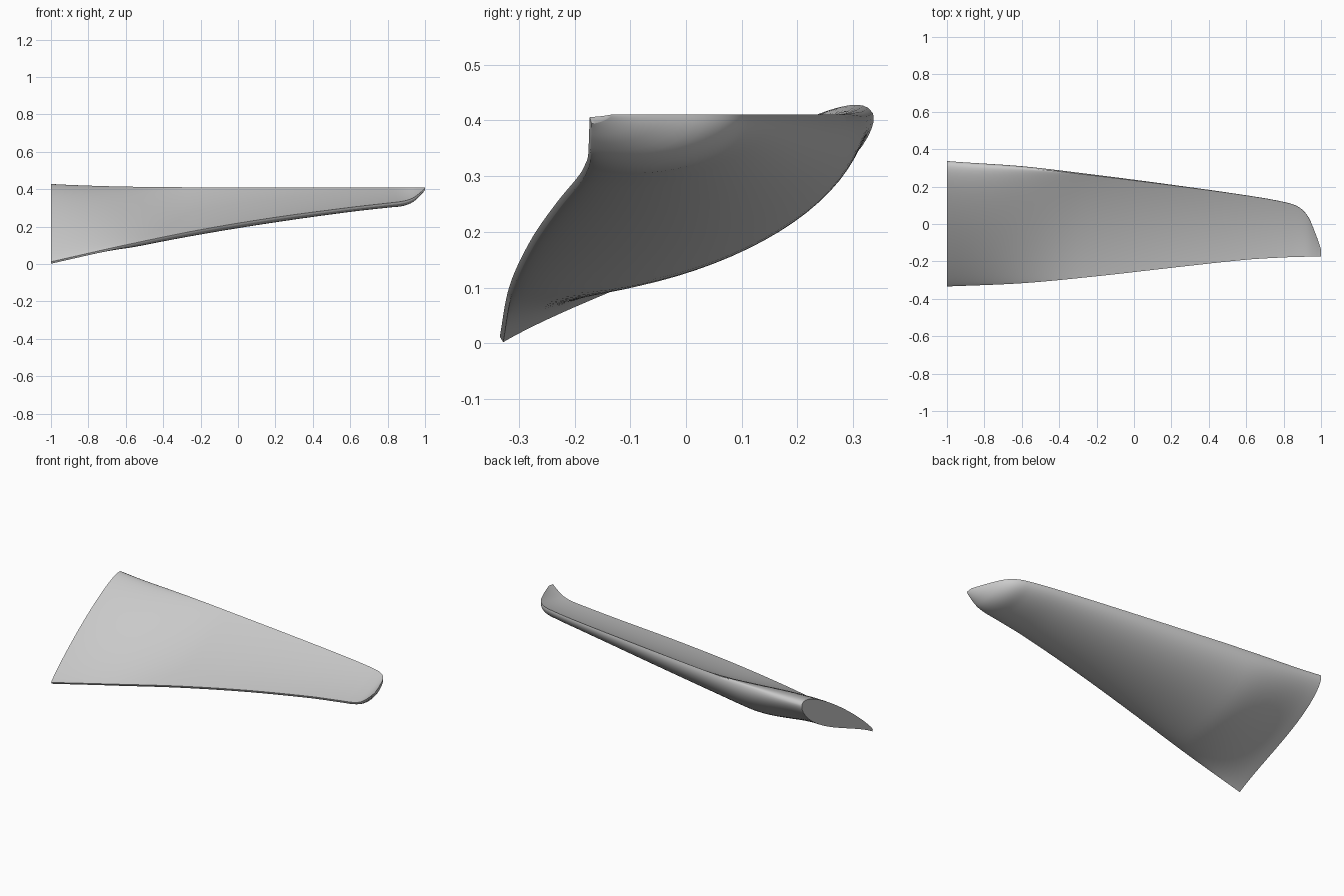
import bpy, bmesh, math
from mathutils import Vector

cube = bpy.data.objects.get("Cube")
if cube:
    bpy.data.objects.remove(cube, do_unlink=True)

# Span stations: x, trailing y, trailing z, leading y, belly fullness
STATIONS = [
    (-1, -.331, .007, .335, .31),
    (-.6, -.314, .097, .302, .31),
    (-.2, -.277, .178, .257, .27),
    (.2, -.232, .244, .207, .215),
    (.6, -.189, .297, .152, .155),
    (.8, -.177, .32, .117, .135),
    (.88, -.174, .33, .09, .13),
    (.93, -.173, .345, .04, .105),
    (.97, -.172, .372, -.05, .06),
    (1, -.171, .4, -.135, .01),
]
SPAN_STEPS = 80
CHORD_STEPS = 32
EDGE = .006
CREST = .41


def slope(i, k):
    a, b = STATIONS[max(i - 1, 0)], STATIONS[min(i + 1, len(STATIONS) - 1)]
    return (b[k] - a[k]) / (b[0] - a[0])


def sample(x):
    """Smoothly interpolate the station values at x."""
    i = 0
    while i < len(STATIONS) - 2 and x > STATIONS[i + 1][0]:
        i += 1
    a, b = STATIONS[i], STATIONS[i + 1]
    h = b[0] - a[0]
    t = (x - a[0]) / h
    # Cubic Hermite blend
    s = t * t * (3 - 2 * t)
    start, end = t * (1 - t) ** 2 * h, t * t * (t - 1) * h
    return [a[k] + (b[k] - a[k]) * s + slope(i, k) * start + slope(i + 1, k) * end
            for k in range(1, len(a))]


def fade(x, length):
    """Ease from 1 at the root to 0 at the given distance outboard."""
    t = min(1, (x + 1) / length)
    return 1 - t * t * (3 - 2 * t)


def section(x):
    """Closed airfoil: upper side from trailing to leading edge, then back below."""
    ty, tz, ly, full = sample(x)
    top = CREST + .018 * max(0, -x) ** 3
    # Domed root top turns into a slightly hollow top with a crisp leading crest
    dome, root = fade(x, .75), fade(x, .48)
    trail, lead = Vector((x, ty, tz)), Vector((x, ly, top - .02 * dome))
    chord = lead - trail
    normal = Vector((0, -chord.z, chord.y)).normalized()
    upper, lower = [], []
    for j in range(CHORD_STEPS + 1):
        u = (1 - math.cos(math.pi * j / CHORD_STEPS)) / 2
        v = max(0, 1 - u)
        rise = (dome * .13 * u ** .8 * v ** .4
                - (1 - dome) * .25 * full * u * v + EDGE * v)
        drop = (root * .24 * u ** 1.6 * v ** .6
                + (1 - root) * full * u ** .8 * v ** .5 + EDGE * v)
        upper.append(trail + chord * u + normal * rise)
        lower.append(trail + chord * u - normal * drop)
    # Level the leading edge so that its crest follows the top line
    lift = top - max(p.z for p in upper)
    for side in (upper, lower):
        for j, p in enumerate(side):
            p.z += lift * (1 - math.cos(math.pi * j / CHORD_STEPS)) / 2
    return upper + lower[-2::-1]


# Sections are packed more closely towards the tip
bm = bmesh.new()
rings = []
for i in range(SPAN_STEPS + 1):
    x = -1 + 2 * math.sin(math.pi / 2 * i / SPAN_STEPS)
    rings.append([bm.verts.new(p) for p in section(x)])
count = len(rings[0])
for a, b in zip(rings, rings[1:]):
    for j in range(count):
        k = (j + 1) % count
        bm.faces.new((a[j], a[k], b[k], b[j]))

# Flat root and tip caps
bm.faces.new(rings[0])
bm.faces.new(rings[-1])
bmesh.ops.recalc_face_normals(bm, faces=bm.faces)
mesh = bpy.data.meshes.new("wing_blade")
bm.to_mesh(mesh)
bm.free()

blade = bpy.data.objects.new("wing_blade", mesh)
bpy.context.collection.objects.link(blade)

# Plain grey finish
grey = bpy.data.materials.new("plain_grey")
grey.use_nodes = True
colour = (.6, .6, .6, 1)
grey.diffuse_color = colour
grey.node_tree.nodes["Principled BSDF"].inputs["Base Color"].default_value = colour
mesh.materials.append(grey)

bpy.context.view_layer.objects.active = blade
blade.select_set(True)
bpy.ops.object.shade_smooth_by_angle(angle=math.radians(40))
